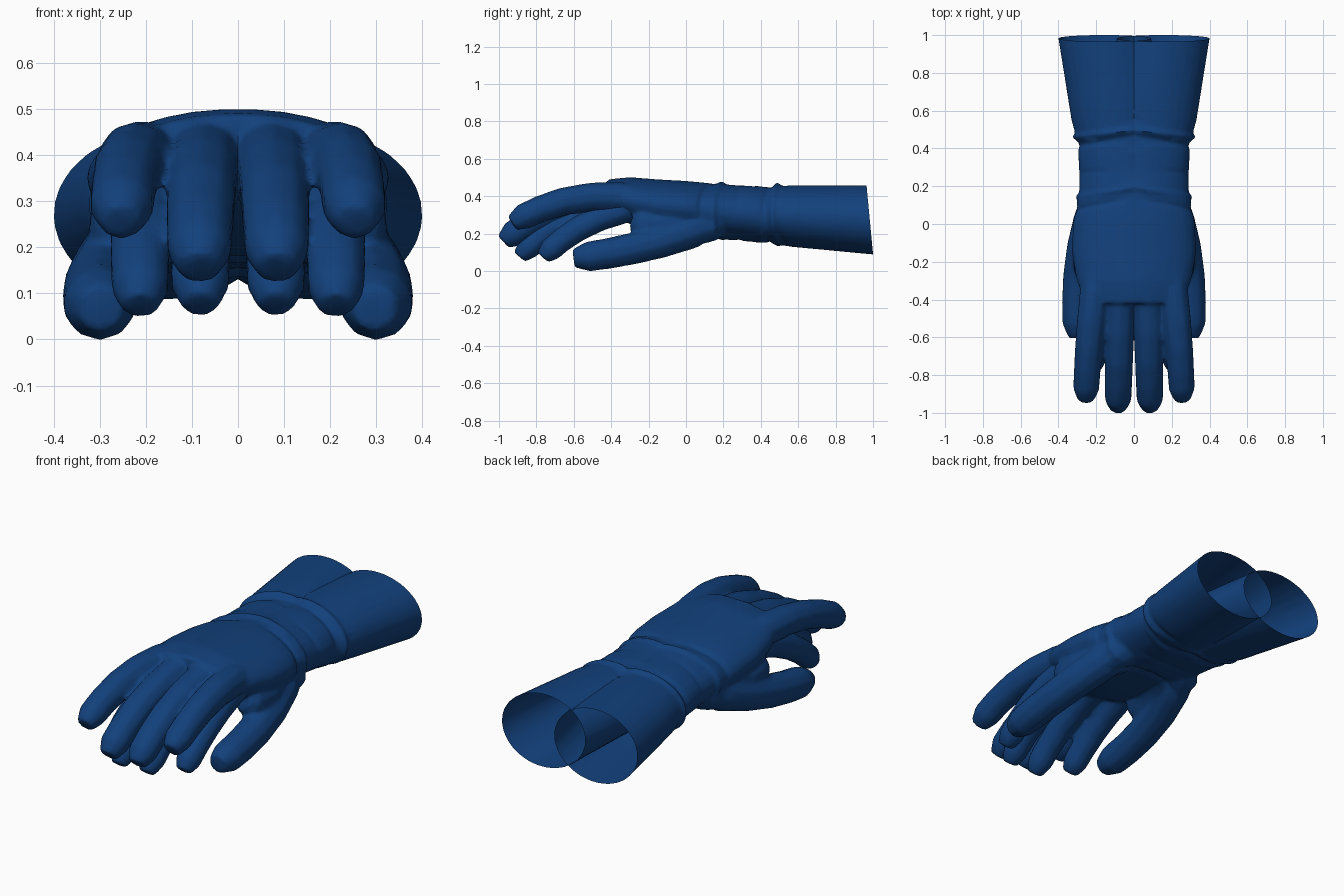
import bpy, bmesh, math, random
from mathutils import Vector, Matrix

if "Cube" in bpy.data.objects:
    bpy.data.objects.remove(bpy.data.objects["Cube"])

random.seed(4)


def loft(bm, rings):
    """Closed tube through rings of points."""
    loops = [[bm.verts.new(p) for p in r] for r in rings]
    n = len(loops[0])
    for a, b in zip(loops, loops[1:]):
        for i in range(n):
            bm.faces.new((a[i], a[(i + 1) % n], b[(i + 1) % n], b[i]))
    bm.faces.new(loops[0])
    bm.faces.new(list(reversed(loops[-1])))


def ring(centre, side, up, n):
    angles = [2 * math.pi * (k + .5) / n for k in range(n)]
    return [centre + side * math.cos(a) + up * math.sin(a) for a in angles]


def finger(bm, root, bend, tip, radius):
    """Curved, blunt-tipped tube along a quadratic curve."""
    p, q, s = Vector(root), Vector(bend), Vector(tip)
    rings = []
    for t in (0, .2, .4, .6, .78, .91, 1):
        c = p * (1 - t) ** 2 + q * 2 * t * (1 - t) + s * t * t
        d = ((q - p) * (1 - t) + (s - q) * t).normalized()
        side = (Vector((1, 0, 0)) - d * d.x).normalized()
        r = radius * (1.2 - .22 * t) * (.65 if t == 1 else 1)
        rings.append(ring(c, side * r, side.cross(d) * r, 10))
    loft(bm, rings)


# cuff, wrist and palm: y, centre x, half width, bottom z, top z
BODY = [(1.1, .172, .248, .078, .458), (.55, .09, .242, .13, .458),
        (.42, .065, .232, .15, .45), (.18, .03, .26, .17, .465),
        (0, .01, .315, .195, .482), (-.15, .005, .325, .215, .49),
        (-.3, .005, .3, .25, .502), (-.42, 0, .25, .31, .49)]

bm = bmesh.new()
loft(bm, [ring(Vector((x, y, (lo + hi) / 2)), Vector((w, 0, 0)),
               Vector((0, 0, (hi - lo) / 2)), 28) for y, x, w, lo, hi in BODY])

# index, middle, ring and little fingers, then the thumb and its web
finger(bm, (.185, -.2, .37), (.245, -.6, .46), (.255, -.93, .255), .071)
finger(bm, (.07, -.22, .4), (.08, -.71, .4), (.085, -.975, .155), .073)
finger(bm, (-.06, -.22, .39), (-.085, -.66, .345), (-.082, -.89, .075), .065)
finger(bm, (-.18, -.18, .36), (-.22, -.56, .3), (-.212, -.765, .072), .064)
finger(bm, (.18, .15, .265), (.325, -.17, .115), (.297, -.6, .068), .081)
finger(bm, (.13, .12, .28), (.28, -.1, .2), (.225, -.28, .27), .085)
bmesh.ops.recalc_face_normals(bm, faces=bm.faces)
me = bpy.data.meshes.new("glove_right")
bm.to_mesh(me)
bm.free()
glove = bpy.data.objects.new("glove_right", me)
bpy.context.collection.objects.link(glove)
bpy.context.view_layer.objects.active = glove
glove.select_set(True)

# fuse the parts into one skin and soften the joins
m = glove.modifiers.new("fuse", 'REMESH')
m.mode = 'VOXEL'
m.voxel_size = .011
bpy.ops.object.modifier_apply(modifier="fuse")
m = glove.modifiers.new("soften", 'SMOOTH')
m.factor = .5
m.iterations = 8
bpy.ops.object.modifier_apply(modifier="soften")

# press slanted, uneven folds into the wrist and open the cuff
folds = [(y + random.uniform(-.02, .02), random.uniform(-.25, .25), h)
         for y, h in ((.14, -.012), (.19, .014), (.3, -.006), (.37, .007),
                      (.44, -.012), (.49, .018), (.56, -.008))]
bm = bmesh.new()
bm.from_mesh(me)
bm.normal_update()
for v in bm.verts:
    x, y, z = v.co
    v.co += v.normal * sum(h * (.5 + .5 * math.sin(11 * x + 14 * z + 40 * f)) *
                           math.exp(-((y - f - s * (x - .05)) / .016) ** 2)
                           for f, s, h in folds)
bmesh.ops.bisect_plane(bm, geom=bm.verts[:] + bm.edges[:] + bm.faces[:], plane_co=(0, 1, .09),
                       plane_no=(0, .37, .035), clear_outer=True)

# rest the lowest point on the ground
low = min(v.co.z for v in bm.verts)
bmesh.ops.translate(bm, verts=bm.verts, vec=(0, 0, -low))
bm.to_mesh(me)
bm.free()
m = glove.modifiers.new("simplify", 'DECIMATE')
m.ratio = .15
bpy.ops.object.modifier_apply(modifier="simplify")
bpy.ops.object.shade_smooth_by_angle(angle=math.radians(50))

mat = bpy.data.materials.new("blue_cloth")
mat.diffuse_color = (.006, .052, .2, 1)
mat.use_nodes = True
mat.node_tree.nodes["Principled BSDF"].inputs["Base Color"].default_value = mat.diffuse_color
me.materials.append(mat)

# mirrored second glove
me2 = me.copy()
me2.transform(Matrix.Scale(-1, 4, (1, 0, 0)))
me2.flip_normals()
bpy.context.collection.objects.link(bpy.data.objects.new("glove_left", me2))
